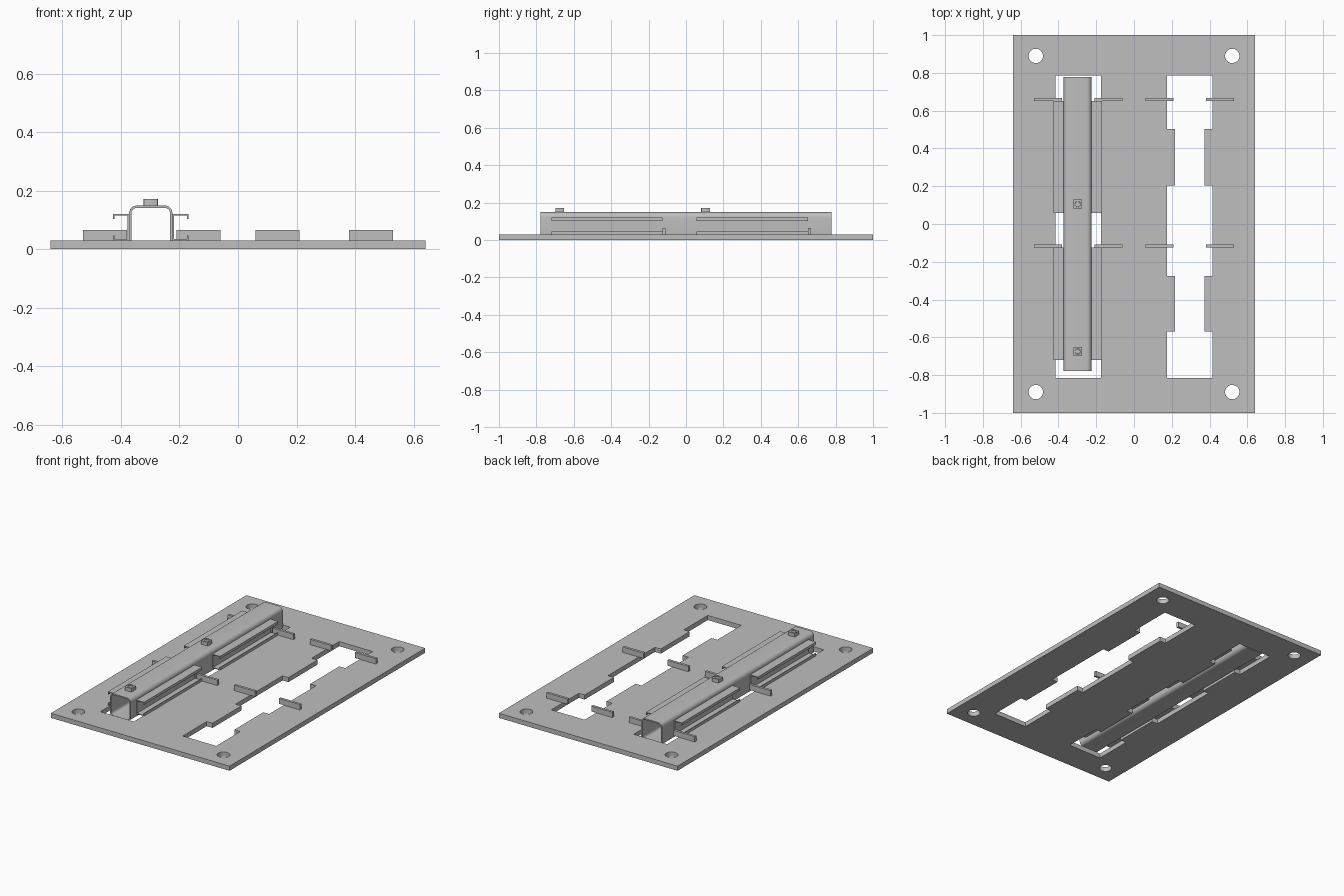
import bpy, bmesh, math

if "Cube" in bpy.data.objects:
    bpy.data.objects.remove(bpy.data.objects["Cube"])

steel = bpy.data.materials.new("light grey steel")
steel.diffuse_color = (0.52, 0.52, 0.52, 1)
steel.use_nodes = True
steel.node_tree.nodes["Principled BSDF"].inputs["Base Color"].default_value = steel.diffuse_color

PLATE_T = 0.03
SLOT_X = 0.295      # distance of each slot row from the centre
TUBE_X = -0.298


def finish(ob):
    bpy.ops.object.select_all(action='DESELECT')
    ob.select_set(True)
    bpy.context.view_layer.objects.active = ob
    if ob.type == 'CURVE':
        bpy.ops.object.convert(target='MESH')
        ob = bpy.context.view_layer.objects.active
        bm = bmesh.new()
        bm.from_mesh(ob.data)
        bmesh.ops.remove_doubles(bm, verts=bm.verts, dist=1e-5)
        bmesh.ops.recalc_face_normals(bm, faces=bm.faces)
        bm.to_mesh(ob.data)
        bm.free()
    ob.data.materials.clear()
    ob.data.materials.append(steel)
    bpy.ops.object.shade_smooth_by_angle(angle=math.radians(35))
    return ob


def extrude(name, loops, lo, hi, along='Z'):
    """Fill flat loops (later ones cut holes) and extrude from lo to hi along Z or Y."""
    cu = bpy.data.curves.new(name, 'CURVE')
    cu.dimensions = '2D'
    cu.fill_mode = 'BOTH'
    cu.extrude = (hi - lo) / 2
    for loop in loops:
        sp = cu.splines.new('POLY')
        sp.points.add(len(loop) - 1)
        for p, (a, b) in zip(sp.points, loop):
            p.co = (a, b, 0, 1)
        sp.use_cyclic_u = True
    ob = bpy.data.objects.new(name, cu)
    bpy.context.collection.objects.link(ob)
    mid = (lo + hi) / 2
    if along == 'Z':
        ob.location.z = mid
    else:
        ob.rotation_euler.x = math.pi / 2
        ob.location.y = mid
    return finish(ob)


def box(name, x0, x1, y0, y1, z0, z1):
    return extrude(name, [[(x0, y0), (x1, y0), (x1, y1), (x0, y1)]], z0, z1)


def circle(cx, cy, r, n=32):
    return [(cx + r * math.cos(2 * math.pi * i / n),
             cy + r * math.sin(2 * math.pi * i / n)) for i in range(n)]


def rounded(cx, cy, half, r, steps=6):
    pts = []
    for q, (sx, sy) in enumerate([(1, 1), (-1, 1), (-1, -1), (1, -1)]):
        for i in range(steps + 1):
            a = math.pi / 2 * (q + i / steps)
            pts.append((cx + sx * (half - r) + r * math.cos(a),
                        cy + sy * (half - r) + r * math.sin(a)))
    return pts


# Base plate: stepped slots and corner holes
steps = [(-0.815, 0.12), (-0.57, 0.12), (-0.57, 0.078), (-0.275, 0.078),
         (-0.275, 0.12), (0.205, 0.12), (0.205, 0.078), (0.503, 0.078),
         (0.503, 0.12), (0.785, 0.12)]
loops = [[(-0.64, -1), (0.64, -1), (0.64, 1), (-0.64, 1)]]
for s in (-1, 1):
    cx = s * SLOT_X
    loops.append([(cx + w, y) for y, w in steps] + [(cx - w, y) for y, w in reversed(steps)])
    loops += [circle(s * 0.52, y, 0.038) for y in (-0.89, 0.89)]
extrude("base_plate", loops, 0, PLATE_T)

# Upright stop tabs beside the slots
for cx in (-SLOT_X, SLOT_X):
    for s in (-1, 1):
        for y in (-0.117, 0.66):
            x0, x1 = sorted((cx + s * 0.085, cx + s * 0.235))
            box("stop_tab", x0, x1, y - 0.008, y + 0.008, PLATE_T, 0.065)

# Square tube seated in the left slot
extrude("square_tube", [rounded(TUBE_X, 0.075, 0.074, 0.026),
                        rounded(TUBE_X, 0.075, 0.066, 0.018)], -0.778, 0.778, 'Y')

# Lipped side rails on both flanks of the tube
t, z0, z1, lip = 0.005, 0.03, 0.12, 0.017
a, b = 0.074, 0.129
profile = [(a, z0), (b, z0), (b, z0 + lip), (b - t, z0 + lip), (b - t, z0 + t),
           (a + t, z0 + t), (a + t, z1 - t), (b - t, z1 - t), (b - t, z1 - lip),
           (b, z1 - lip), (b, z1), (a, z1)]
for s in (-1, 1):
    for y0, y1 in ((-0.72, -0.125), (0.057, 0.652)):
        extrude("side_rail", [[(TUBE_X + s * x, z) for x, z in profile]], y0, y1, 'Y')

# Square nuts with bolt ends on top of the tube
for y in (-0.675, 0.105):
    extrude("square_nut", [rounded(TUBE_X, y, 0.024, 0.004, 2),
                           circle(TUBE_X, y, 0.015, 24)], 0.148, 0.172)
    extrude("bolt_end", [circle(TUBE_X, y, 0.014, 24)], 0.145, 0.168)
